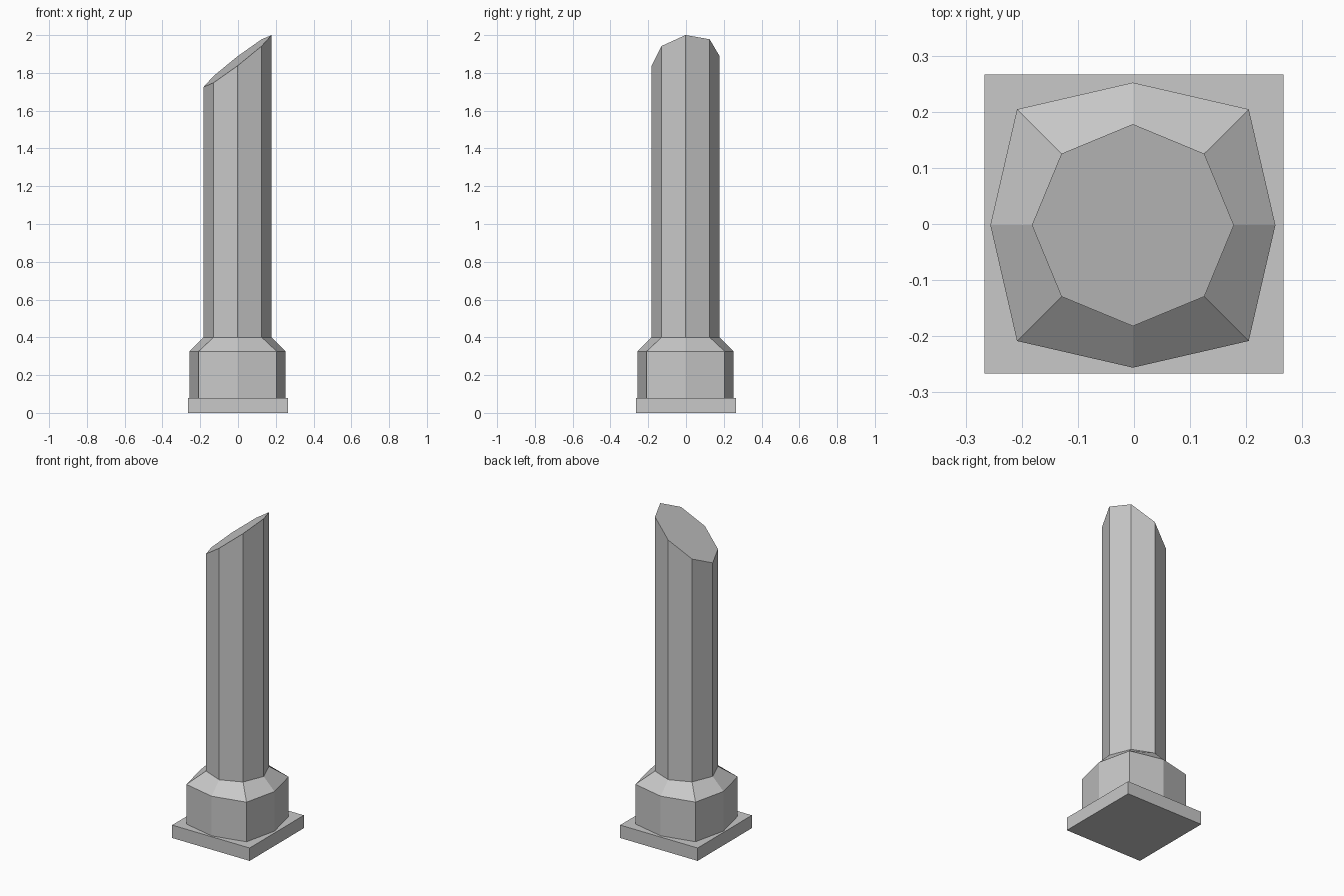
import bpy
import bmesh
from math import cos, sin, pi

cube = bpy.data.objects.get("Cube")
if cube:
    bpy.data.objects.remove(cube, do_unlink=True)

# Single stone colour
stone = bpy.data.materials.new("grey stone")
stone.use_nodes = True
colour = (0.58, 0.58, 0.58, 1)
stone.diffuse_color = colour
stone.node_tree.nodes["Principled BSDF"].inputs["Base Color"].default_value = colour

SHIFT = -0.002  # slight offset of the column on its plinth


def octagon(axis_radius, corner_radius, height):
    """Eight points with alternating radii; height is a function of x and y."""
    points = []
    for i in range(8):
        r = corner_radius if i % 2 else axis_radius
        x, y = r * cos(i * pi / 4), r * sin(i * pi / 4)
        points.append((x + SHIFT, y + SHIFT, height(x, y)))
    return points


def square(half, z):
    return [(-half, -half, z), (half, -half, z), (half, half, z), (-half, half, z)]


def loft(name, rings, cap_bottom=False, cap_top=False):
    """Join successive rings of points with flat quads."""
    bm = bmesh.new()
    loops = [[bm.verts.new(p) for p in ring] for ring in rings]
    for low, high in zip(loops, loops[1:]):
        n = len(low)
        for i in range(n):
            j = (i + 1) % n
            bm.faces.new((low[i], low[j], high[j], high[i]))
    if cap_bottom:
        bm.faces.new(loops[0][::-1])
    if cap_top:
        bm.faces.new(loops[-1])
    mesh = bpy.data.meshes.new(name)
    bm.to_mesh(mesh)
    bm.free()
    mesh.materials.append(stone)
    obj = bpy.data.objects.new(name, mesh)
    bpy.context.collection.objects.link(obj)
    return obj


# Square plinth
loft("plinth", [square(0.266, 0), square(0.266, 0.08)], True, True)

# Flared octagonal collar with a sloped shoulder
loft("collar", [
    octagon(0.254, 0.292, lambda x, y: 0.08),
    octagon(0.254, 0.292, lambda x, y: 0.326),
    octagon(0.18, 0.18, lambda x, y: 0.4),
])

# Octagonal shaft, cut off at a slant
loft("shaft", [
    octagon(0.18, 0.18, lambda x, y: 0.4),
    octagon(0.18, 0.18, lambda x, y: 1.863 + 0.763 * x + 0.14 * y),
], cap_top=True)
